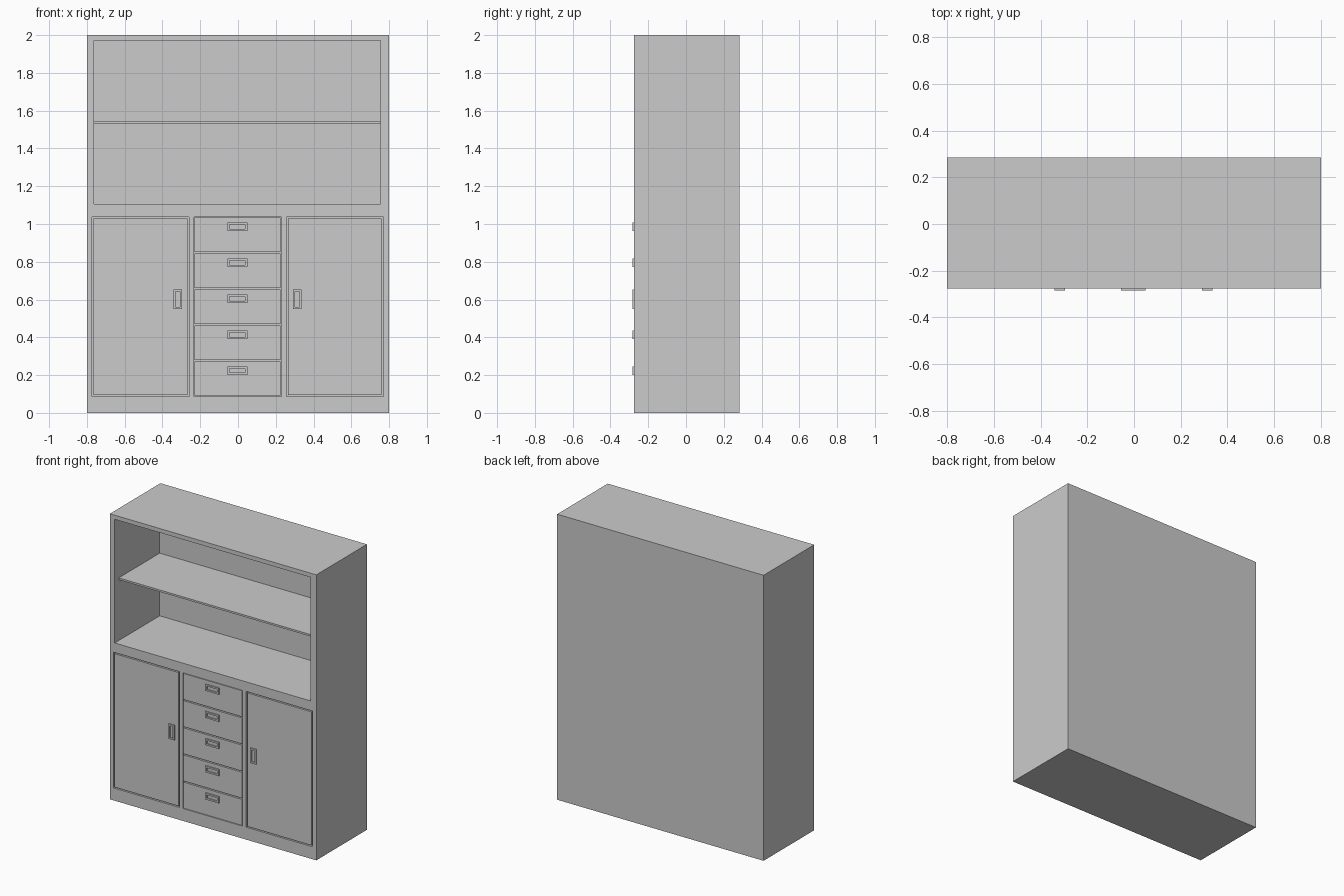
import bpy

if "Cube" in bpy.data.objects:
    bpy.data.objects.remove(bpy.data.objects["Cube"])

FRONT, BACK = -0.276, 0.284
PANEL = 0.02          # door and drawer front thickness
GAP = 0.008           # reveal around each front


def box(name, x0, x1, y0, y1, z0, z1):
    bpy.ops.mesh.primitive_cube_add(
        size=1, location=((x0 + x1) / 2, (y0 + y1) / 2, (z0 + z1) / 2))
    ob = bpy.context.object
    ob.name = name
    ob.scale = (x1 - x0, y1 - y0, z1 - z0)
    bpy.ops.object.transform_apply(location=False, rotation=False, scale=True)
    return ob


def cut(target, name, *dims):
    cutter = box(name, *dims)
    cutter.hide_render = True
    cutter.hide_viewport = True
    cutter.display_type = 'WIRE'
    mod = target.modifiers.new(name, 'BOOLEAN')
    mod.operation = 'DIFFERENCE'
    mod.solver = 'EXACT'
    mod.object = cutter


def handle(name, cx, cz, w, h):
    # thin rectangular pull with an open centre
    rim = 0.011
    ob = box(name, cx - w / 2, cx + w / 2, FRONT - 0.008, FRONT + 0.004,
             cz - h / 2, cz + h / 2)
    cut(ob, name + "_cutter", cx - w / 2 + rim, cx + w / 2 - rim,
        FRONT - 0.05, FRONT + 0.05, cz - h / 2 + rim, cz + h / 2 - rim)


# carcass with the open shelf bay and shallow pockets for the fronts
Z0, Z1 = 0.087, 1.038
carcass = box("carcass", -0.8, 0.8, FRONT, BACK, 0, 2)
cut(carcass, "shelf_bay_cutter", -0.762, 0.755, FRONT - 0.1, 0.222, 1.105, 1.971)
pockets = {"left_door": (-0.772, -0.26), "drawers": (-0.233, 0.229),
           "right_door": (0.257, 0.769)}
for name, (x0, x1) in pockets.items():
    cut(carcass, name + "_pocket_cutter", x0, x1, FRONT - 0.1, FRONT + PANEL, Z0, Z1)

# middle shelf, set back from the front
box("shelf", -0.764, 0.757, FRONT + 0.045, 0.224, 1.531, 1.544)

# doors with upright handles
for side, hx in (("left_door", -0.319), ("right_door", 0.314)):
    x0, x1 = pockets[side]
    box(side, x0 + GAP, x1 - GAP, FRONT, FRONT + PANEL + 0.002, Z0 + GAP, Z1 - GAP)
    handle(side + "_handle", hx, 0.602, 0.045, 0.105)

# stack of five drawers with level handles
x0, x1 = pockets["drawers"]
step = (Z1 - Z0) / 5
for i in range(5):
    z = Z0 + i * step
    box(f"drawer_front_{i + 1}", x0 + GAP / 2, x1 - GAP / 2, FRONT,
        FRONT + PANEL + 0.002, z + GAP / 2, z + step - GAP / 2)
    handle(f"drawer_handle_{i + 1}", -0.003, z + step / 2 + 0.042, 0.104, 0.045)
